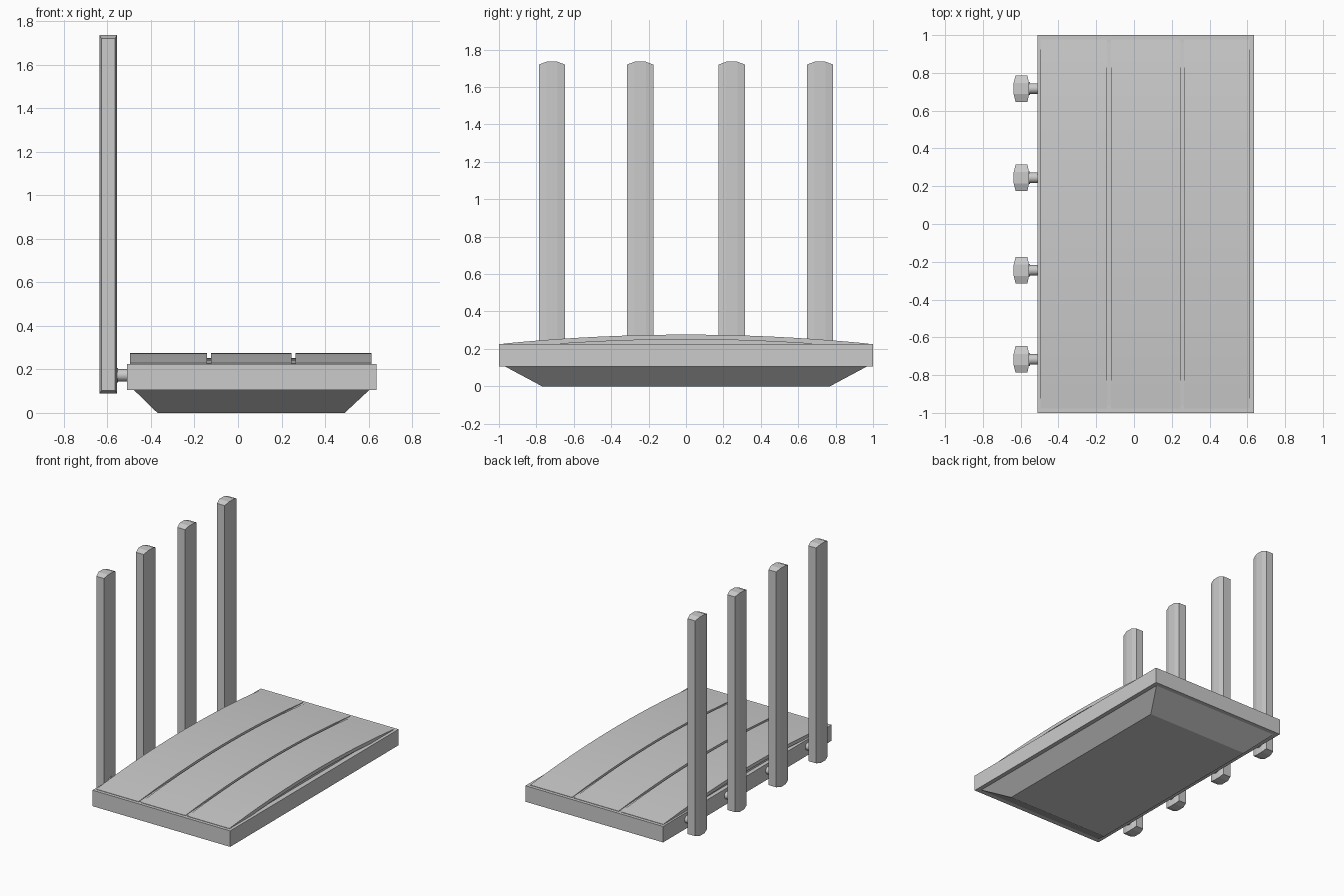
import bpy
import bmesh
import math

cube = bpy.data.objects.get("Cube")
if cube:
    bpy.data.objects.remove(cube, do_unlink=True)

grey = bpy.data.materials.new("light grey plastic")
grey.use_nodes = True
colour = (0.6, 0.6, 0.6, 1)
grey.diffuse_color = colour
grey.node_tree.nodes["Principled BSDF"].inputs["Base Color"].default_value = colour


def finish(name, bm, smooth=False):
    bmesh.ops.recalc_face_normals(bm, faces=bm.faces)
    mesh = bpy.data.meshes.new(name)
    bm.to_mesh(mesh)
    bm.free()
    mesh.materials.append(grey)
    obj = bpy.data.objects.new(name, mesh)
    bpy.context.collection.objects.link(obj)
    if smooth:
        bpy.ops.object.select_all(action='DESELECT')
        obj.select_set(True)
        bpy.context.view_layer.objects.active = obj
        bpy.ops.object.shade_smooth_by_angle(angle=math.radians(30))
    return obj


def loft(name, rings, smooth=False):
    """Skin a list of equal closed rings and cap both ends."""
    bm = bmesh.new()
    loops = [[bm.verts.new(p) for p in ring] for ring in rings]
    n = len(loops[0])
    for a, b in zip(loops, loops[1:]):
        for i in range(n):
            j = (i + 1) % n
            bm.faces.new((a[i], a[j], b[j], b[i]))
    bm.faces.new(loops[0])
    bm.faces.new(loops[-1])
    return finish(name, bm, smooth)


def rect(x0, x1, y, z):
    return [(x0, -y, z), (x1, -y, z), (x1, y, z), (x0, y, z)]


# Body tray and tapered underside
loft("body", [rect(-0.51, 0.635, 1.0, 0.105), rect(-0.51, 0.635, 1.0, 0.225)])
loft("tapered_base", [rect(-0.37, 0.49, 0.77, 0.0), rect(-0.48, 0.605, 0.97, 0.107)])


def arched_slab(name, x0, x1, half, peak, drop, thickness):
    """Slab that bows upward along y."""
    steps = 20
    ys = [half * (2 * i / steps - 1) for i in range(steps + 1)]
    rings = []
    for y in ys:
        top = peak - drop * (y / half) ** 2
        low = max(top - thickness, 0.22)
        rings.append([(x0, y, low), (x1, y, low), (x1, y, top), (x0, y, top)])
    return loft(name, rings, True)


# Lid core with three bowed panels above it
arched_slab("lid_core", -0.48, 0.598, 0.96, 0.252, 0.025, 0.1)
for label, x0, x1 in (("right", -0.495, -0.143), ("middle", -0.123, 0.246),
                      ("left", 0.264, 0.612)):
    arched_slab("lid_panel_" + label, x0, x1, 0.976, 0.276, 0.048, 0.026)


# Antennas: eight-sided blades with softly peaked ends, on round stubs
def antenna(index, y):
    outline = [(-0.637, 0.03), (-0.627, 0.07), (-0.564, 0.07), (-0.556, 0.03)]
    outline += [(x, -w) for x, w in reversed(outline)]
    bottom = [(x, y + w, 0.09 + (0.012 if abs(w) > 0.05 else 0)) for x, w in outline]
    top = [(x, y + w, 1.735 - (0.015 if abs(w) > 0.05 else 0)) for x, w in outline]
    blade = bmesh.new()
    low = [blade.verts.new(p) for p in bottom]
    high = [blade.verts.new(p) for p in top]
    for i in range(8):
        j = (i + 1) % 8
        blade.faces.new((low[i], low[j], high[j], high[i]))
    # Split each end into a flat strip and two sloping sides
    for ring in (low, high):
        for strip in ((0, 1, 2, 3), (0, 3, 4, 7), (4, 5, 6, 7)):
            blade.faces.new([ring[k] for k in strip])
    finish(f"antenna_{index}", blade)

    def disc(x, r):
        return [(x, y + r * math.cos(a), 0.173 + r * math.sin(a))
                for a in (math.tau * k / 16 for k in range(16))]
    loft(f"antenna_stub_{index}",
         [disc(-0.57, 0.034), disc(-0.55, 0.034), disc(-0.55, 0.028), disc(-0.5, 0.028)], True)


for index, y in enumerate((-0.717, -0.245, 0.245, 0.717), 1):
    antenna(index, y)
